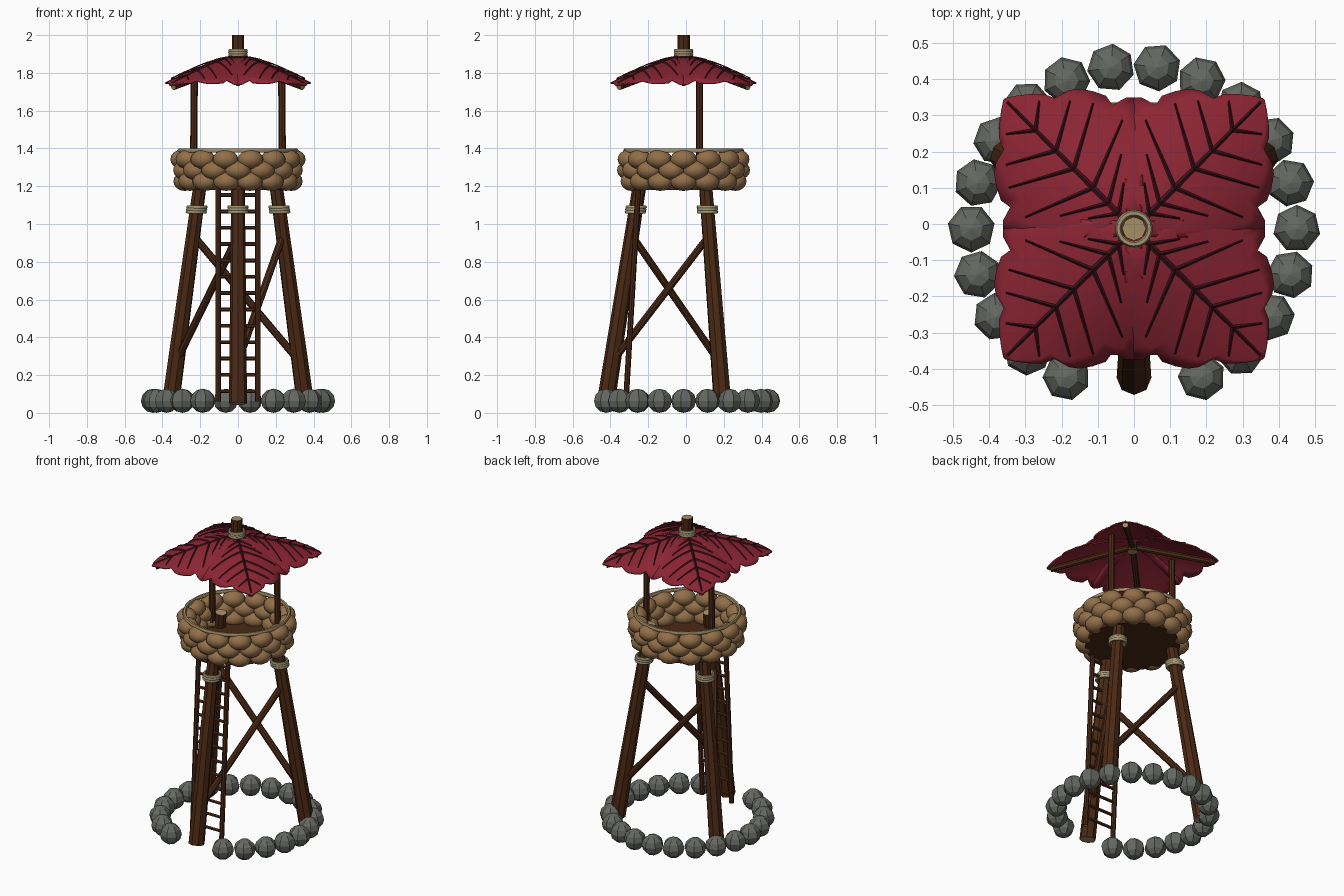
import bpy, bmesh, math
from mathutils import Vector, Matrix

if "Cube" in bpy.data.objects:
    bpy.data.objects.remove(bpy.data.objects["Cube"])

CY = -0.013                      # tower axis in y


def mat(name, c):
    m = bpy.data.materials.new(name)
    m.diffuse_color = (*c, 1)
    m.use_nodes = True
    m.node_tree.nodes["Principled BSDF"].inputs["Base Color"].default_value = m.diffuse_color
    return m


WOOD = mat("dark wood", (0.07, 0.022, 0.007))
CUT = mat("cut wood", (0.38, 0.28, 0.13))
ROPE = mat("rope", (0.37, 0.31, 0.17))
SHELL = mat("brown shell", (0.29, 0.16, 0.066))
STONE = mat("grey stone", (0.13, 0.14, 0.122))
LEAF = mat("red leaf", (0.26, 0.018, 0.033))
VEIN = mat("dark leaf vein", (0.05, 0.005, 0.009))


def make(name, bm, *mats, smooth=None):
    bmesh.ops.translate(bm, verts=bm.verts, vec=(0, CY, 0))
    me = bpy.data.meshes.new(name)
    bm.to_mesh(me)
    bm.free()
    for m in mats:
        me.materials.append(m)
    ob = bpy.data.objects.new(name, me)
    bpy.context.collection.objects.link(ob)
    if smooth:
        bpy.context.view_layer.objects.active = ob
        ob.select_set(True)
        bpy.ops.object.shade_smooth_by_angle(angle=math.radians(smooth))
        ob.select_set(False)
    return ob


def log(bm, a, b, r1, r2=None, n=8, cut=True):
    """Round log from a to b; end caps take the second material."""
    a, b = Vector(a), Vector(b)
    d = b - a
    M = Matrix.Translation((a + b) / 2) @ d.to_track_quat('Z', 'Y').to_matrix().to_4x4()
    res = bmesh.ops.create_cone(bm, cap_ends=True, segments=n, radius1=r1,
                                radius2=r2 or r1, depth=d.length, matrix=M)
    if cut:
        for f in {f for v in res["verts"] for f in v.link_faces}:
            if len(f.verts) > 4:
                f.material_index = 1


def ring(bm, centre, axis, R, r, n=20, k=6):
    """Torus around an axis."""
    M = Matrix.Translation(centre) @ Vector(axis).to_track_quat('Z', 'Y').to_matrix().to_4x4()
    g = []
    for i in range(n):
        t = math.tau * i / n
        row = []
        for j in range(k):
            p = math.tau * j / k
            q = R + r * math.cos(p)
            row.append(bm.verts.new(M @ Vector((q * math.cos(t), q * math.sin(t), r * math.sin(p)))))
        g.append(row)
    for i in range(n):
        for j in range(k):
            a, b = g[i], g[(i + 1) % n]
            bm.faces.new((a[j], b[j], b[(j + 1) % k], a[(j + 1) % k]))


def ball(bm, pos, ang, size, seg, rings):
    M = (Matrix.Translation(pos) @ Matrix.Rotation(ang, 4, 'Z') @ Matrix.Diagonal((*size, 1)))
    bmesh.ops.create_uvsphere(bm, u_segments=seg, v_segments=rings, radius=1, matrix=M)


def polar(r, deg, z):
    t = math.radians(deg)
    return Vector((r * math.cos(t), r * math.sin(t), z))


# stone circle, open at the front
bm = bmesh.new()
for i in range(22):
    deg = i * 360 / 22
    if abs(deg - 270) > 10:
        ball(bm, polar(0.45, deg, 0.064), math.radians(deg), (0.066, 0.066, 0.064), 7, 6)
make("stone_circle", bm, STONE)

# three leaning legs
LEGS = (-90, 30, 150)


def leg_at(deg, z):
    return polar(0.412 - 0.155 * (z - 0.05), deg, z)


bm = bmesh.new()
for d in LEGS:
    log(bm, leg_at(d, 0.05), leg_at(d, 1.30), 0.048, 0.035)
make("legs", bm, WOOD, CUT, smooth=30)

# one diagonal brace on each side
bm = bmesh.new()
for i, d in enumerate(LEGS):
    log(bm, leg_at(d, 0.27), leg_at(LEGS[(i + 1) % 3], 0.94), 0.02)
make("cross_braces", bm, WOOD, CUT)

# rope wraps on legs and roof pole
bm = bmesh.new()
for d in LEGS:
    for k in (-1, 0, 1):
        ring(bm, leg_at(d, 1.077 + k * 0.013), (0, 0, 1), 0.048, 0.009)
for k in (-1, 0, 1):
    ring(bm, (0, 0, 1.907 + k * 0.012), (0, 0, 1), 0.043, 0.009)
make("rope_wraps", bm, ROPE, smooth=60)

# ladder behind the front leg
bm = bmesh.new()


def ladder_y(z):
    return -0.305 + 0.058 * (z - 0.06)


for x in (-0.105, 0.105):
    log(bm, (x, ladder_y(0.06), 0.06), (x, ladder_y(1.2), 1.2), 0.015)
for i in range(13):
    z = 0.115 + i * 0.0865
    log(bm, (-0.105, ladder_y(z), z), (0.105, ladder_y(z), z), 0.01, n=6)
make("ladder", bm, WOOD, CUT)

# platform floor
bm = bmesh.new()
log(bm, (0, 0, 1.18), (0, 0, 1.205), 0.28, n=24, cut=False)
make("floor", bm, WOOD)

# basket wall of three staggered rows of shells
bm = bmesh.new()
for row, (z, r) in enumerate(((1.226, 0.282), (1.285, 0.292), (1.342, 0.298))):
    for i in range(14):
        deg = (i + 0.5 * (row % 2)) * 360 / 14
        ball(bm, polar(r, deg, z), math.radians(deg), (0.06, 0.07, 0.051), 12, 8)
make("basket_shells", bm, SHELL, smooth=60)

# basket rim
bm = bmesh.new()
ring(bm, (0, 0, 1.389), (0, 0, 1), 0.308, 0.012, n=32)
make("basket_rim", bm, CUT, smooth=60)

# roof posts, beams and pole
bm = bmesh.new()
for s in (-1, 1):
    log(bm, (s * 0.236, 0.084, 1.2), (s * 0.231, 0.084, 1.81), 0.019)
make("roof_posts", bm, WOOD, CUT)
bm = bmesh.new()
for sx in (-1, 1):
    for sy in (-1, 1):
        log(bm, (0, 0, 1.855), (sx * 0.342, sy * 0.342, 1.726), 0.018)
make("roof_beams", bm, WOOD, CUT)
bm = bmesh.new()
log(bm, (0, 0, 1.82), (0, 0, 2.0), 0.033)
make("roof_pole", bm, WOOD, CUT)

# four lobed leaves, drooping away from their midribs
HALF = ((0, 0.03), (0.08, 0.115), (0.16, 0.20), (0.22, 0.25), (0.25, 0.262), (0.272, 0.24),
        (0.284, 0.2), (0.315, 0.205), (0.35, 0.188), (0.38, 0.167), (0.398, 0.143),
        (0.41, 0.1), (0.44, 0.087), (0.465, 0.062), (0.49, 0.03), (0.507, 0.004))


def surf(u, v, up=0.0):
    return Vector((u, v, 1.89 - 0.15 * (max(u, 0) / 0.5) ** 1.3 - 1.35 * v * v + up))


def strip(bm, p, q, w1, w2, n=6):
    """Thin tapered vein lying on the leaf from p to q."""
    p, q = Vector(p), Vector(q)
    side = Vector((-(q - p).y, (q - p).x)).normalized()
    prev = None
    for i in range(n + 1):
        t = i / n
        c, w = p.lerp(q, t), w1 + (w2 - w1) * t
        l, m, r = c + side * w, c, c - side * w
        cur = [bm.verts.new(surf(*l, 0.003)), bm.verts.new(surf(*m, 0.009)),
               bm.verts.new(surf(*r, 0.003))]
        if prev:
            for k in (0, 1):
                bm.faces.new((prev[k], prev[k + 1], cur[k + 1], cur[k]))
        prev = cur


leaves, veins = bmesh.new(), bmesh.new()
for q in range(4):
    R = Matrix.Rotation(math.radians(45 + 90 * q), 4, 'Z')
    bm = bmesh.new()
    N = 5
    prev = None
    for u, w in HALF:
        cur = [bm.verts.new(surf(u, w * k / N)) for k in range(-N, N + 1)]
        if prev:
            for k in range(2 * N):
                bm.faces.new((prev[k], cur[k], cur[k + 1], prev[k + 1]))
        prev = cur
    vb = bmesh.new()
    strip(vb, (0.04, 0), (0.495, 0), 0.009, 0.004, 12)
    for s in (-1, 1):
        for u0, u1, v1 in ((0.06, 0.11, 0.07), (0.10, 0.17, 0.12), (0.16, 0.235, 0.19),
                           (0.235, 0.325, 0.165), (0.305, 0.375, 0.125), (0.385, 0.435, 0.065)):
            strip(vb, (u0, 0), (u1, s * v1), 0.006, 0.0025)
    for src, dst in ((bm, leaves), (vb, veins)):
        bmesh.ops.transform(src, matrix=R, verts=src.verts)
        tmp = bpy.data.meshes.new("tmp")
        src.to_mesh(tmp)
        src.free()
        dst.from_mesh(tmp)
        bpy.data.meshes.remove(tmp)
roof = make("roof_leaves", leaves, LEAF, smooth=30)
mod = roof.modifiers.new("thickness", 'SOLIDIFY')
mod.thickness = 0.008
mod.offset = -1
bmesh_normals = make("leaf_veins", veins, VEIN)
